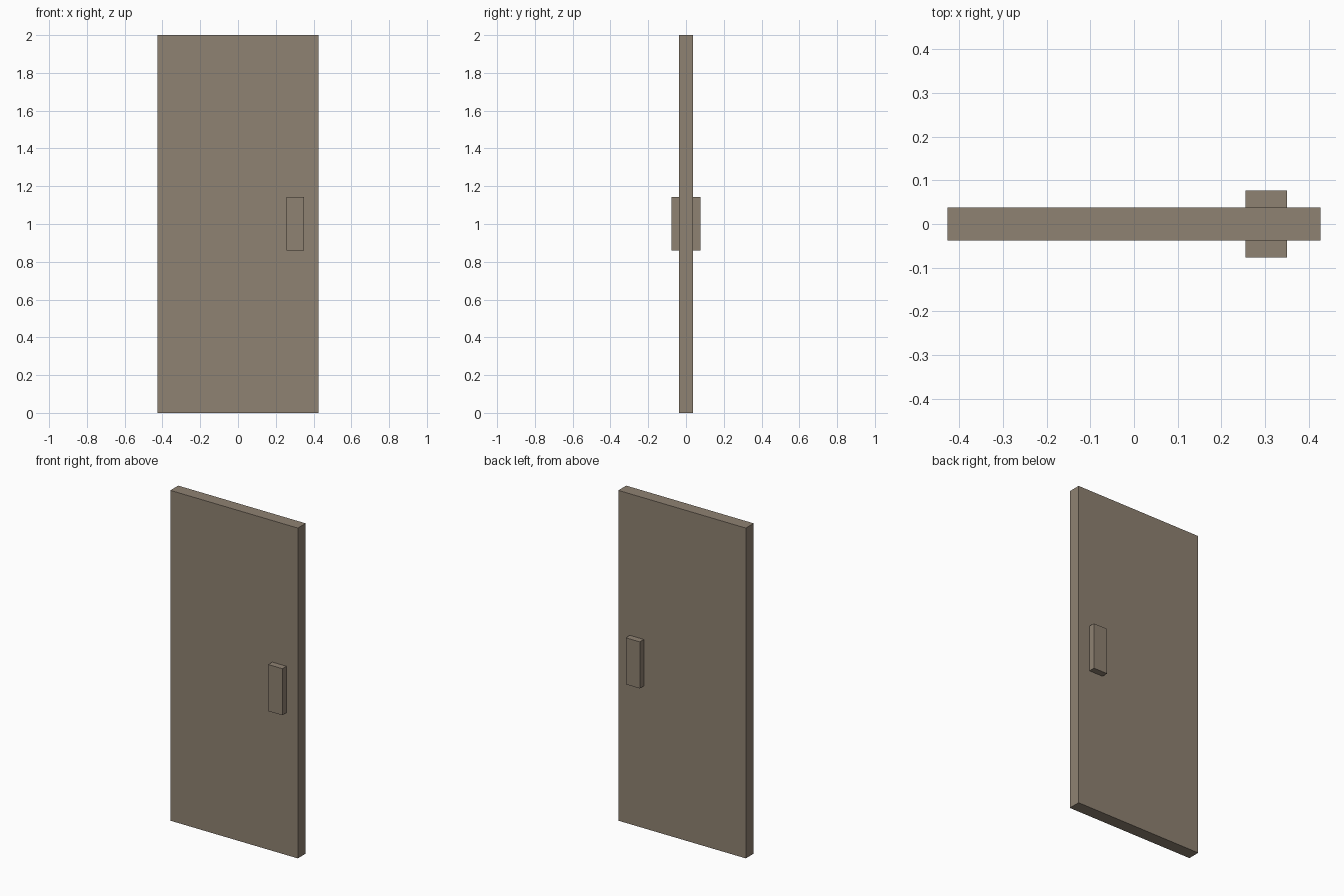
import bpy

if "Cube" in bpy.data.objects:
    bpy.data.objects.remove(bpy.data.objects["Cube"])

HALF_W, HALF_T, HEIGHT = 0.427, 0.0375, 2.0
HANDLE_OUT = 0.0765

wood = bpy.data.materials.new("brown_paint")
wood.diffuse_color = (0.275, 0.223, 0.168, 1.0)
wood.use_nodes = True
wood.node_tree.nodes["Principled BSDF"].inputs["Base Color"].default_value = wood.diffuse_color


def box(name, lo, hi):
    """Axis-aligned box between two corners."""
    centre = [(a + b) / 2 for a, b in zip(lo, hi)]
    bpy.ops.mesh.primitive_cube_add(size=1, location=centre)
    obj = bpy.context.object
    obj.name = name
    obj.scale = [b - a for a, b in zip(lo, hi)]
    bpy.ops.object.transform_apply(location=False, rotation=False, scale=True)
    obj.data.materials.append(wood)
    return obj


# Door slab
box("door_panel", (-HALF_W, -HALF_T, 0), (HALF_W, HALF_T, HEIGHT))

# Matching handle block on each face
for name, side in (("front_handle", -1), ("back_handle", 1)):
    y0, y1 = sorted((side * HALF_T, side * HANDLE_OUT))
    box(name, (0.256, y0, 0.861), (0.35, y1, 1.143))
